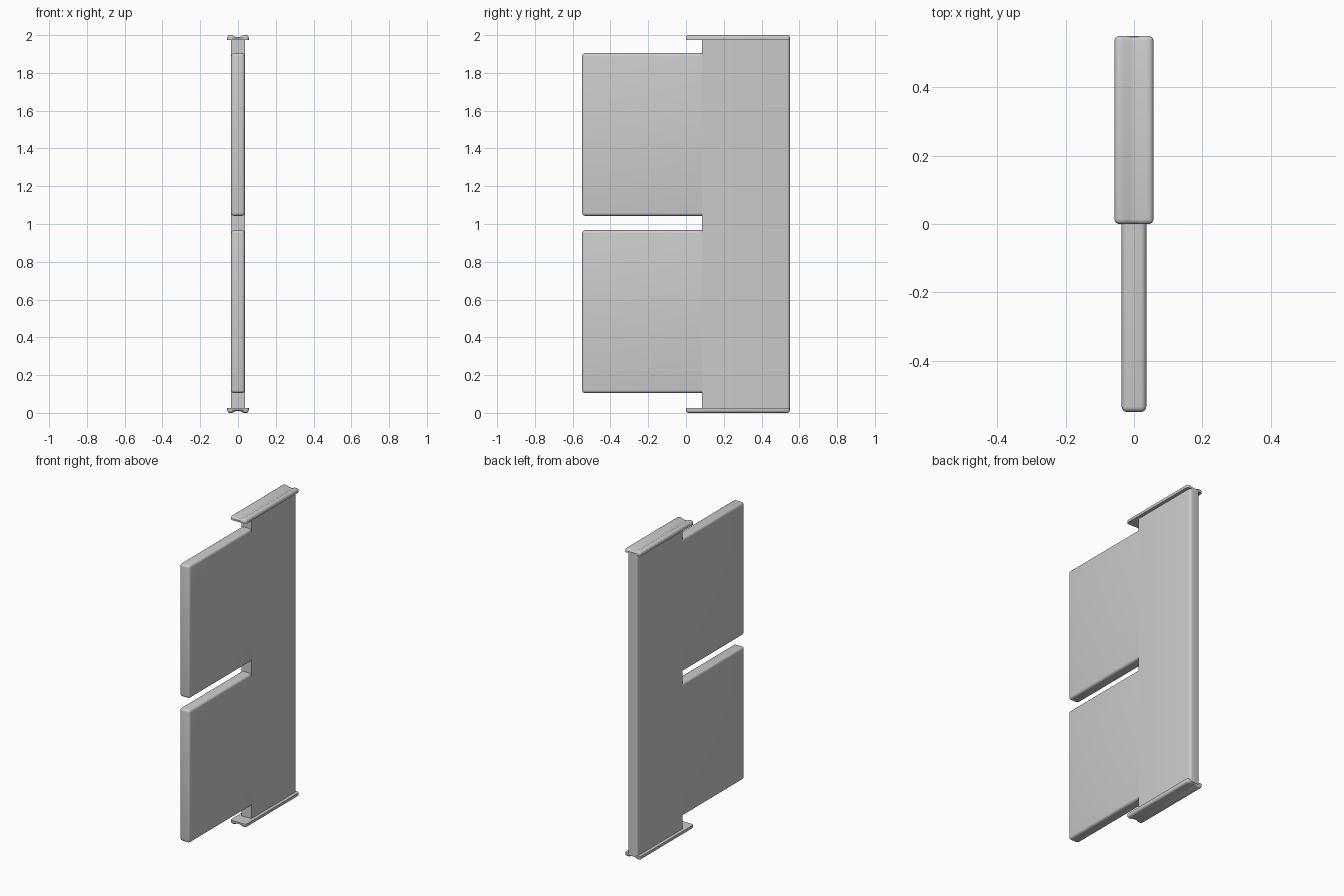
import bpy, bmesh
from mathutils import Vector

cube = bpy.data.objects.get("Cube")
if cube:
    bpy.data.objects.remove(cube, do_unlink=True)

grey = bpy.data.materials.new("plain_grey")
grey.use_nodes = True
colour = (0.6, 0.6, 0.6, 1)
grey.diffuse_color = colour
grey.node_tree.nodes["Principled BSDF"].inputs["Base Color"].default_value = colour


def box(lo, hi):
    """Box mesh between two corners."""
    bm = bmesh.new()
    bmesh.ops.create_cube(bm, size=1)
    lo, hi = Vector(lo), Vector(hi)
    for v in bm.verts:
        v.co = Vector(l + (h - l) * (c + 0.5) for l, h, c in zip(lo, hi, v.co))
    return bm


def round_edges(bm, width, keep):
    edges = [e for e in bm.edges if keep(e)]
    bmesh.ops.bevel(bm, geom=edges, offset=width, segments=4,
                    profile=0.5, affect='EDGES', clamp_overlap=True)


def finish(bm, name):
    bmesh.ops.recalc_face_normals(bm, faces=bm.faces)
    mesh = bpy.data.meshes.new(name)
    bm.to_mesh(mesh)
    bm.free()
    mesh.materials.append(grey)
    obj = bpy.data.objects.new(name, mesh)
    bpy.context.collection.objects.link(obj)
    bpy.ops.object.select_all(action='DESELECT')
    obj.select_set(True)
    bpy.context.view_layer.objects.active = obj
    bpy.ops.object.shade_smooth_by_angle(angle=0.6)


half, back, joint = 0.036, 0.55, 0.085

# Spine plate, rounded along its back edges
bm = box((-half, joint, 0.015), (half, back, 1.985))
round_edges(bm, 0.015, lambda e: all(v.co.y > back - 0.001 for v in e.verts)
            and abs(e.verts[0].co.z - e.verts[1].co.z) > 1)
finish(bm, "spine")

# Two blades, rounded everywhere but at the spine joint
for name, bottom, top in (("lower_blade", 0.105, 0.967), ("upper_blade", 1.043, 1.905)):
    bm = box((-half, -back, bottom), (half, joint, top))
    round_edges(bm, 0.016, lambda e: any(v.co.y < 0 for v in e.verts))
    finish(bm, name)

# End caps with rounded rims and a shallow groove along the outside
for name, inner, outer in (("bottom_cap", 0.025, 0.0), ("top_cap", 1.975, 2.0)):
    bm = box((-0.057, 0, min(inner, outer)), (0.057, back, max(inner, outer)))
    round_edges(bm, 0.014, lambda e: any(abs(v.co.z - outer) < 0.001 for v in e.verts))
    for x in (-0.03, -0.012, 0.012, 0.03):
        bmesh.ops.bisect_plane(bm, geom=bm.verts[:] + bm.edges[:] + bm.faces[:],
                               plane_co=(x, 0, 0), plane_no=(1, 0, 0))
    for v in bm.verts:
        if abs(v.co.x) < 0.02 and abs(v.co.z - outer) < 0.012:
            v.co.z += 0.009 if outer < 1 else -0.009
    finish(bm, name)
